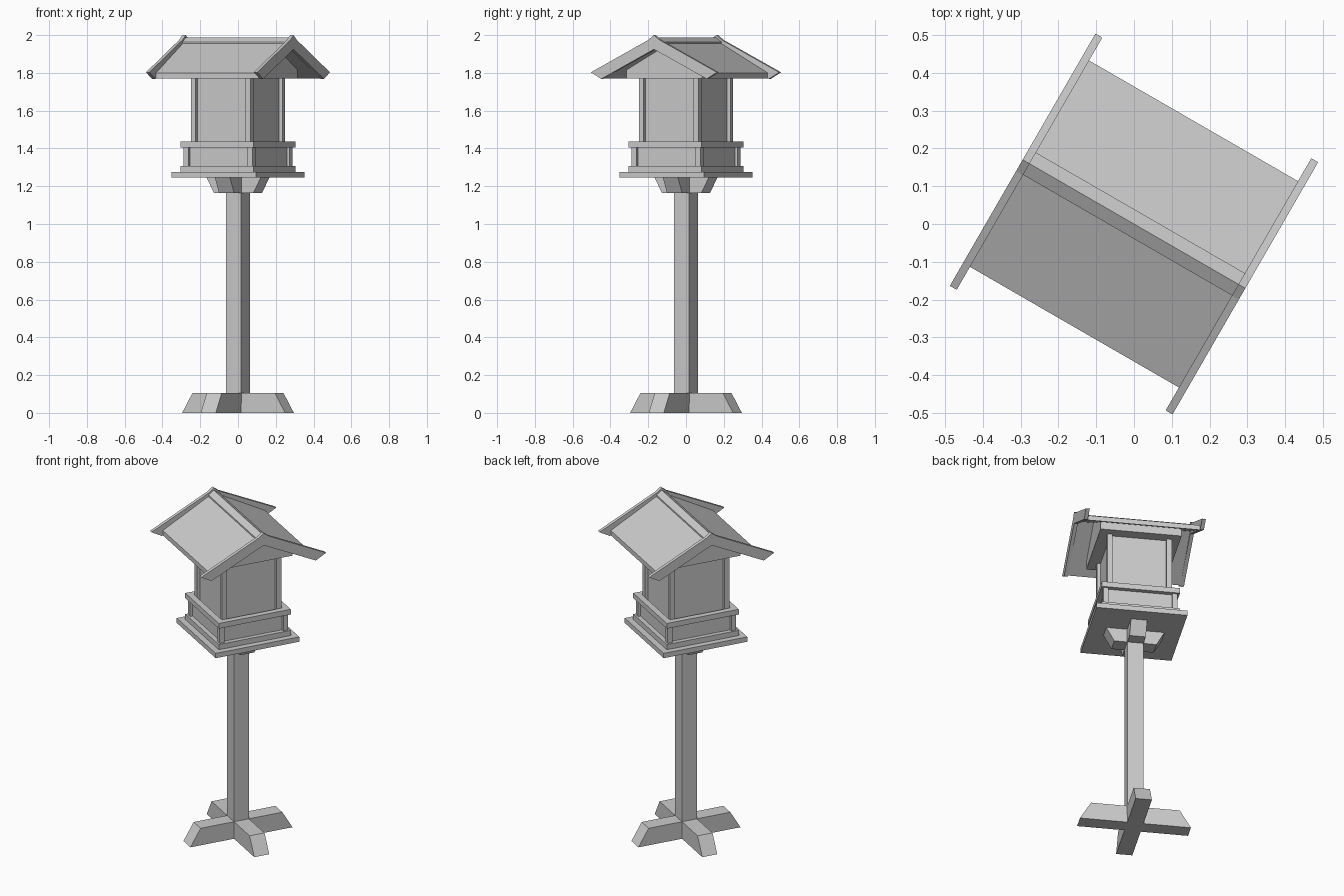
import bpy, bmesh, math
from mathutils import Matrix

if "Cube" in bpy.data.objects:
    bpy.data.objects.remove(bpy.data.objects["Cube"])

TURN = Matrix.Rotation(math.radians(-30), 4, 'Z')   # whole model is turned on its stand


def finish(name, bm):
    bmesh.ops.recalc_face_normals(bm, faces=bm.faces)
    bm.transform(TURN)
    me = bpy.data.meshes.new(name)
    bm.to_mesh(me)
    bm.free()
    ob = bpy.data.objects.new(name, me)
    bpy.context.collection.objects.link(ob)
    return ob


def add_box(bm, x0, x1, y0, y1, z0, z1):
    m = Matrix.Translation(((x0 + x1) / 2, (y0 + y1) / 2, (z0 + z1) / 2))
    m = m @ Matrix.Diagonal((x1 - x0, y1 - y0, z1 - z0, 1))
    bmesh.ops.create_cube(bm, size=1, matrix=m)


def block(name, a, z0, z1):
    bm = bmesh.new()
    add_box(bm, -a, a, -a, a, z0, z1)
    return finish(name, bm)


def add_prism(bm, profile, d0, d1, along='X'):
    """Extrude a (side, z) profile along the local X or Y axis."""
    def co(p, d):
        return (d, p[0], p[1]) if along == 'X' else (p[0], d, p[1])
    vs = [bm.verts.new(co(p, d0)) for p in profile]
    face = bm.faces.new(vs)
    ext = bmesh.ops.extrude_face_region(bm, geom=[face])
    step = d1 - d0
    vec = (step, 0, 0) if along == 'X' else (0, step, 0)
    bmesh.ops.translate(bm, vec=vec, verts=[v for v in ext['geom'] if isinstance(v, bmesh.types.BMVert)])


def mirrored(half):
    """Mirror a profile half across the ridge; points on the axis stay single."""
    return half + [(-y, z) for y, z in reversed(half) if y > 0]


def cross(name, low, high, w, z0, z1):
    bm = bmesh.new()
    prof = [(-low, z0), (low, z0), (high, z1), (-high, z1)]
    for axis in 'XY':
        add_prism(bm, prof, -w, w, axis)
    return finish(name, bm)


def posts(name, a, s, z0, z1):
    bm = bmesh.new()
    for sx in (-1, 1):
        for sy in (-1, 1):
            cx, cy = sx * (a - s / 2), sy * (a - s / 2)
            add_box(bm, cx - s / 2, cx + s / 2, cy - s / 2, cy + s / 2, z0, z1)
    return finish(name, bm)


def frame(name, a, t, z0, z1):
    bm = bmesh.new()
    for s in (-1, 1):
        lo, hi = sorted((s * a, s * (a - t)))
        add_box(bm, -a, a, lo, hi, z0, z1)
        add_box(bm, lo, hi, -a + t, a - t, z0, z1)
    return finish(name, bm)


# Stand
cross("foot_cross", 0.315, 0.252, 0.046, 0.0, 0.105)
block("pole", 0.0465, 0.05, 1.245)
cross("support_brackets", 0.120, 0.165, 0.046, 1.163, 1.245)

# Tray with its low fence
block("floor_plate", 0.258, 1.245, 1.275)
block("floor_step", 0.222, 1.275, 1.307)
posts("fence_posts", 0.211, 0.03, 1.307, 1.405)
frame("fence_panels", 0.195, 0.015, 1.307, 1.405)
frame("fence_rail", 0.222, 0.036, 1.405, 1.437)

# House
block("house_walls", 0.163, 1.307, 1.775)
posts("house_posts", 0.183, 0.03, 1.307, 1.775)

# Gable block under the roof
bm = bmesh.new()
add_prism(bm, [(-0.23, 1.77), (0.23, 1.77), (0.23, 1.82), (0, 1.945), (-0.23, 1.82)], -0.23, 0.23)
finish("gable_block", bm)

# Roof panels
bm = bmesh.new()
add_prism(bm, mirrored([(0.315, 1.77), (0.315, 1.80)]) [:2] + [(0, 1.973), (-0.315, 1.80), (-0.315, 1.77), (0, 1.94)], -0.322, 0.322)
finish("roof_panels", bm)

# Ridge cap
bm = bmesh.new()
add_prism(bm, [(0, 1.987), (0.034, 1.964), (0.034, 1.952), (0, 1.965), (-0.034, 1.952), (-0.034, 1.964)], -0.322, 0.322)
finish("ridge_cap", bm)

# Gable-end boards with a raised peak
board = [(0, 2.0), (0.035, 1.974), (0.385, 1.803), (0.322, 1.768), (0, 1.925),
         (-0.322, 1.768), (-0.385, 1.803), (-0.035, 1.974)]
bm = bmesh.new()
for s in (-1, 1):
    add_prism(bm, board, s * 0.319, s * 0.340)
finish("gable_boards", bm)
